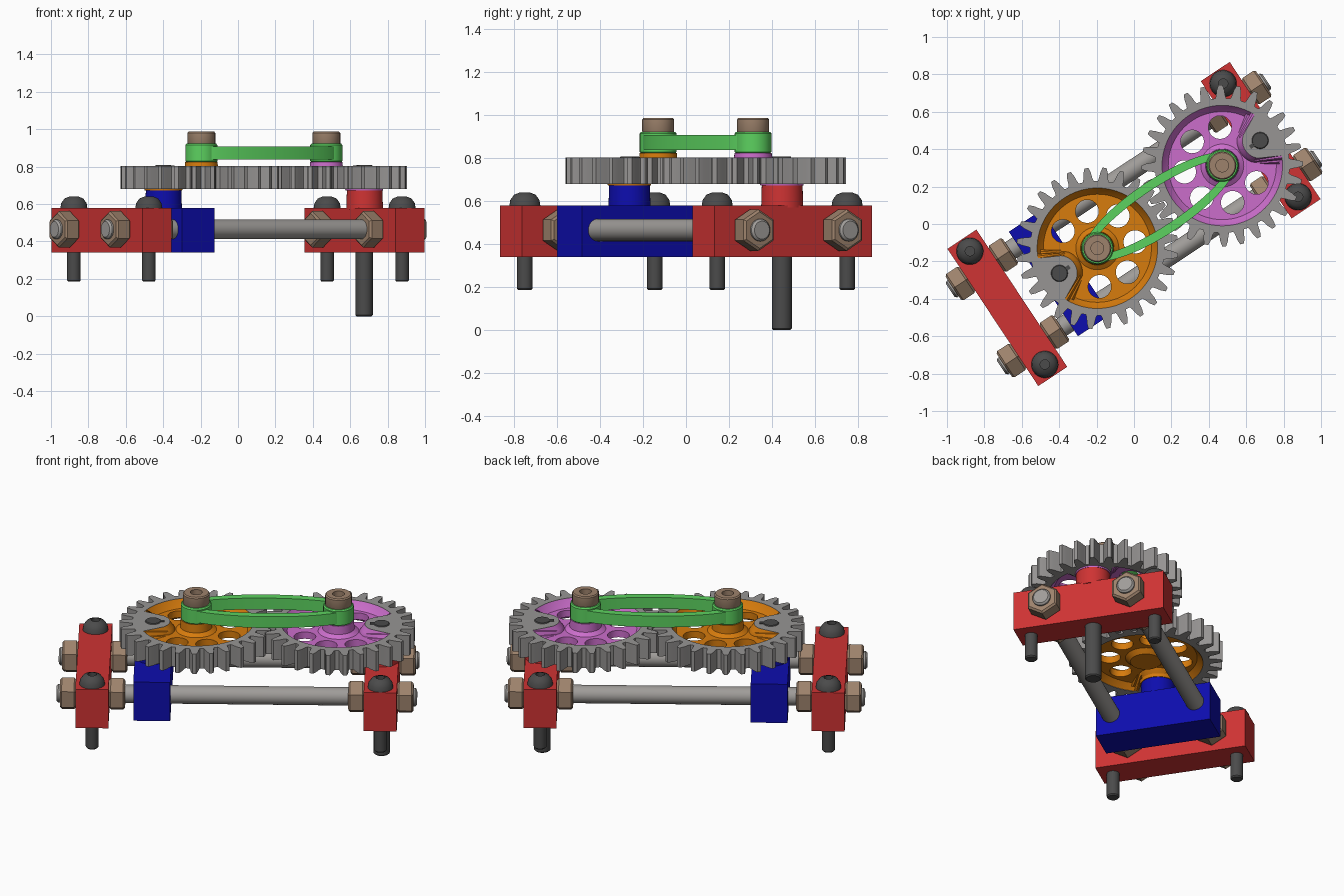
import bpy, bmesh
from math import sin, cos, pi, radians, sqrt
from mathutils import Matrix, Vector

if "Cube" in bpy.data.objects:
    bpy.data.objects.remove(bpy.data.objects["Cube"])


def material(name, r, g, b):
    m = bpy.data.materials.new(name)
    m.use_nodes = True
    m.diffuse_color = (r, g, b, 1)
    m.node_tree.nodes["Principled BSDF"].inputs["Base Color"].default_value = (r, g, b, 1)
    return m


RED = material("red", .62, .033, .033)
BLUE = material("blue", .004, .004, .42)
GREEN = material("green", .107, .64, .115)
ORANGE = material("orange", .68, .2, .004)
PINK = material("pink", .6, .155, .6)
GREY = material("gear grey", .31, .3, .295)
STEEL = material("rod steel", .35, .335, .32)
DARK = material("dark steel", .07, .07, .07)
BROWN = material("brown metal", .34, .225, .15)

# The whole mechanism lies along a diagonal line
TURN = Matrix.Rotation(radians(33.5), 4, 'Z')
ALONG = Matrix.Rotation(pi / 2, 4, 'Y')


def place(obj, mat, loc, turn=Matrix()):
    obj.data.materials.append(mat)
    obj.matrix_world = TURN @ Matrix.Translation(loc) @ turn
    bpy.ops.object.select_all(action='DESELECT')
    obj.select_set(True)
    bpy.context.view_layer.objects.active = obj
    return obj


def finish(name, bm, mat, loc, turn=Matrix()):
    bmesh.ops.recalc_face_normals(bm, faces=bm.faces)
    mesh = bpy.data.meshes.new(name)
    bm.to_mesh(mesh)
    bm.free()
    obj = bpy.data.objects.new(name, mesh)
    bpy.context.collection.objects.link(obj)
    place(obj, mat, loc, turn)
    bpy.ops.object.shade_smooth_by_angle(angle=radians(35))
    return obj


def circle(r, n=40, x=0, y=0):
    return [(x + r * cos(2 * pi * i / n), y + r * sin(2 * pi * i / n)) for i in range(n)]


def loft(name, rings, mat, loc, turn=Matrix(), loop=False):
    """Skin a stack of (outline, height) rings, capped or joined end to start."""
    bm = bmesh.new()
    rows = [[bm.verts.new((x, y, z)) for x, y in pts] for pts, z in rings]
    n = len(rows[0])
    pairs = list(zip(rows, rows[1:])) + ([(rows[-1], rows[0])] if loop else [])
    for a, b in pairs:
        for i in range(n):
            j = (i + 1) % n
            bm.faces.new((a[i], a[j], b[j], b[i]))
    if not loop:
        bm.faces.new(rows[0])
        bm.faces.new(rows[-1])
    return finish(name, bm, mat, loc, turn)


def lathe(name, profile, mat, loc, n=40, turn=Matrix()):
    return loft(name, [(circle(r, n), z) for r, z in profile], mat, loc, turn)


def box(name, size, mat, loc):
    bm = bmesh.new()
    bmesh.ops.create_cube(bm, size=1)
    bmesh.ops.scale(bm, vec=Vector(size), verts=bm.verts)
    return finish(name, bm, mat, loc)


def plate(name, loops, z0, z1, mat, u):
    """Flat plate from an outline followed by hole outlines."""
    cu = bpy.data.curves.new(name, 'CURVE')
    cu.dimensions, cu.fill_mode, cu.extrude = '2D', 'BOTH', (z1 - z0) / 2
    for pts in loops:
        sp = cu.splines.new('POLY')
        sp.points.add(len(pts) - 1)
        for p, (x, y) in zip(sp.points, pts):
            p.co = (x, y, 0, 1)
        sp.use_cyclic_u = True
    obj = bpy.data.objects.new(name, cu)
    bpy.context.collection.objects.link(obj)
    place(obj, mat, (u, 0, (z0 + z1) / 2))
    bpy.ops.object.convert(target='MESH')
    obj = bpy.context.object
    bpy.ops.object.shade_smooth_by_angle(angle=radians(30))
    return obj


# End bars, sliding block and their posts
for side, u in (("right", -.812), ("left", .812)):
    box(side + "_end_bar", (.186, .88, .24), RED, (u, 0, .46))
    for v in (-.363, .363):
        lathe(side + "_clamp_screw",
              [(.03, .185), (.036, .192), (.036, .58), (.072, .58), (.068, .605),
               (.05, .63), (.025, .64), (.025, .615)], DARK, (u, v, 0))
lathe("end_bar_post", [(.098, .57), (.095, .68)], RED, (.812, 0, 0))
box("sliding_block", (.208, .67, .24), BLUE, (-.477, 0, .46))
lathe("sliding_block_post", [(.098, .57), (.095, .68)], BLUE, (-.477, 0, 0))

# Threaded rods with a nut on both faces of each bar
for v in (-.247, .247):
    lathe("guide_rod", [(.042, -1.015), (.052, -1.005), (.052, 1.005), (.042, 1.015)],
          STEEL, (0, v, .465), 32, ALONG)
    for u in (-.95, -.674, .674, .95):
        lathe("hex_nut", [(.085, -.045), (.097, -.035), (.097, .035), (.085, .045)],
              BROWN, (u, v, .465), 6, ALONG)

TEETH = 28
AXLE = .243


def tooth_outline(phase):
    pts = []
    step = 2 * pi / TEETH
    for k in range(TEETH):
        for r, f in ((.36, -.36), (.375, -.29), (.405, -.22), (.432, -.11),
                     (.432, .11), (.405, .22), (.375, .29), (.36, .36)):
            a = step * (k + f + phase)
            pts.append((r * cos(a), r * sin(a)))
    return pts


def rim(r, boss, side, n=180):
    """Round rim dented inward around the off-centre axle boss."""
    pts = []
    for i in range(n):
        a = 2 * pi * i / n
        d = boss ** 2 - (AXLE * sin(a)) ** 2
        reach = r
        if cos(a) > 0 and d > 0:
            reach = min(r, AXLE * cos(a) - sqrt(d))
        pts.append((side * reach * cos(a), side * reach * sin(a)))
    return pts


# Two eccentric gears: grey toothed ring, coloured pierced web, hub and axle
for name, u, side, tint, phase, foot in (("right_gear", -.235, -1, ORANGE, 0, .36),
                                         ("left_gear", .566, 1, PINK, .5, 0)):
    plate(name + "_toothed_ring", [tooth_outline(phase), rim(.322, .095, side)],
          .68, .803, GREY, u)
    holes = [circle(.062, 28, -side * .205 * cos(radians(a)), .205 * sin(radians(a)))
             for a in (-120, -72, -24, 24, 72, 120)]
    plate(name + "_web", [rim(.318, .1, side)] + holes, .715, .757, tint, u)
    outer, mid, inner = rim(.322, .095, side), rim(.305, .112, side), rim(.288, .125, side)
    loft(name + "_fillet", [(outer, .682), (outer, .801), (mid, .775), (inner, .756),
                            (inner, .716), (mid, .7)], tint, (u, 0, 0), loop=True)
    lathe(name + "_hub", [(.088, .69), (.115, .715), (.115, .757), (.09, .775), (.087, .825)],
          tint, (u, 0, 0))
    axle = u + side * AXLE
    lathe(name + "_collar", [(.1, .672), (.104, .69)], tint, (axle, 0, 0))
    r = .047
    lathe(name + "_axle_screw", [(r - .007, foot), (r, foot + .007), (r, .8), (r - .006, .808)],
          DARK, (axle, 0, 0))
    box(name + "_axle_key", (.05, .022, .02), DARK, (axle - side * .04, 0, .797))

    # Link eye and its cap screw
    lathe("link_eye", [(.08, .823), (.086, .83), (.086, .915), (.08, .923)], GREEN, (u, 0, 0))
    lathe("link_cap_screw", [(.07, .915), (.075, .925), (.075, .98), (.069, .987),
                             (.034, .987), (.034, .95)], BROWN, (u, 0, 0), 24)


def ellipse(a, b, n=72):
    return [(x * a, y * b) for x, y in circle(1, n)]


# Open bowed link joining the two gear centres
plate("link_bow", [ellipse(.482, .148), ellipse(.43, .1)], .838, .908, GREEN, .1655)
